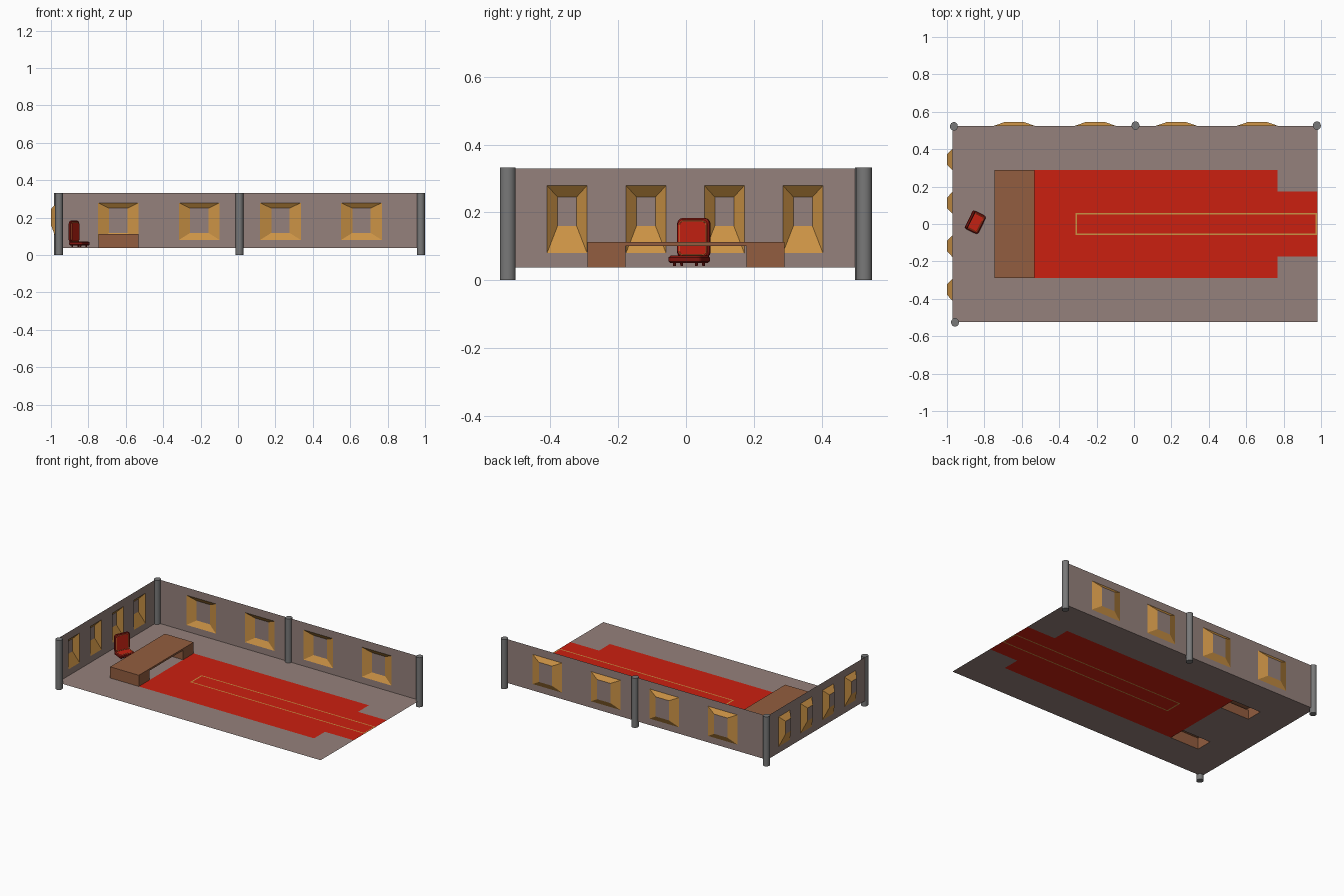
import bpy, bmesh
from math import radians, cos, sin, pi
from mathutils import Matrix, Vector

if "Cube" in bpy.data.objects:
    bpy.data.objects.remove(bpy.data.objects["Cube"])


def material(name, rgb):
    m = bpy.data.materials.new(name)
    m.diffuse_color = (*rgb, 1)
    m.use_nodes = True
    m.node_tree.nodes["Principled BSDF"].inputs["Base Color"].default_value = m.diffuse_color
    return m


STONE = material("mauve_stone", (0.30, 0.22, 0.20))
GREY = material("pillar_grey", (0.19, 0.19, 0.19))
RED = material("carpet_red", (0.60, 0.014, 0.005))
WOOD = material("desk_wood", (0.29, 0.11, 0.05))
GOLD = material("gold_trim", (0.60, 0.29, 0.06))
CHAIR_RED = material("chair_red", (0.55, 0.015, 0.006))
DARK_RED = material("chair_dark_red", (0.22, 0.008, 0.005))


def finish(name, bm, *mats):
    me = bpy.data.meshes.new(name)
    bm.to_mesh(me)
    bm.free()
    ob = bpy.data.objects.new(name, me)
    bpy.context.collection.objects.link(ob)
    for m in mats:
        me.materials.append(m)
    return ob


def inside(u, v, r):
    return r[0] < u < r[1] and r[2] < v < r[3]


def sheet(name, areas, holes, place, mat):
    """Flat sheet: union of rectangles (u0,u1,v0,v1) minus rectangular holes."""
    us = sorted({u for r in areas + holes for u in r[:2]})
    vs = sorted({v for r in areas + holes for v in r[2:]})
    bm = bmesh.new()
    for a, b in zip(us, us[1:]):
        for c, d in zip(vs, vs[1:]):
            u, v = (a + b) / 2, (c + d) / 2
            if any(inside(u, v, r) for r in areas) and not any(inside(u, v, r) for r in holes):
                bm.faces.new([bm.verts.new(place(*p, 0)) for p in ((a, c), (b, c), (b, d), (a, d))])
    bmesh.ops.remove_doubles(bm, verts=bm.verts, dist=1e-5)
    return finish(name, bm, mat)


def window(name, outer, inner, depth, place):
    """Tapered gold reveal pushed outward with a stone pane at the back."""
    def ring(r, d):
        return [bm.verts.new(place(r[i], r[j], d)) for i, j in ((0, 2), (1, 2), (1, 3), (0, 3))]
    bm = bmesh.new()
    o, n = ring(outer, 0), ring(inner, depth)
    for i in range(4):
        j = (i + 1) % 4
        bm.faces.new((o[i], o[j], n[j], n[i]))
    bm.faces.new(n).material_index = 1
    return finish(name, bm, GOLD, STONE)


# Floor, carpet and inlaid gold border share one plane
X0, X1, Y1, FZ, TOP = -0.97, 0.98, 0.525, 0.037, 0.33
on_floor = lambda u, v, d: (u, v, FZ)
carpet_areas = [(-0.532, 0.767, -0.29, 0.29), (0.767, X1, -0.175, 0.175)]
border_out, border_in = (-0.313, 0.978, -0.06, 0.06), (-0.304, 0.970, -0.052, 0.052)
pedestals = [(-0.745, -0.532, -0.29, -0.178), (-0.745, -0.532, 0.178, 0.29)]
sheet("floor", [(X0, X1, -Y1, Y1)], carpet_areas + pedestals, on_floor, STONE)
sheet("gold_border", [border_out], [border_in], on_floor, GOLD)
strips = [(-0.313, -0.304, -0.06, 0.06), (0.970, 0.978, -0.06, 0.06),
          (-0.304, 0.970, -0.06, -0.052), (-0.304, 0.970, 0.052, 0.06)]
sheet("carpet", carpet_areas, strips, on_floor, RED)

# Walls with four windows each
on_back = lambda u, v, d: (u, Y1 + d, v)
on_left = lambda u, v, d: (X0 - d, u, v)
walls = (
    ("back", on_back, (X0, X1), (-0.64, -0.207, 0.227, 0.66), 0.109, 0.049, (0.118, 0.25), 0.021),
    ("left", on_left, (-Y1, Y1), (-0.351, -0.118, 0.113, 0.345), 0.059, 0.028, (0.16, 0.245), 0.03),
)
for name, place, (a, b), centres, wo, wi, (zi0, zi1), depth in walls:
    outers = [(c - wo, c + wo, 0.08, 0.279) for c in centres]
    sheet(name + "_wall", [(a, b, FZ, TOP)], outers, place, STONE)
    for i, (c, o) in enumerate(zip(centres, outers)):
        window(f"{name}_window_{i + 1}", o, (c - wi, c + wi, zi0, zi1), depth, place)

# Pillars
for i, (x, y) in enumerate(((-0.957, -0.526), (-0.963, 0.522), (0.008, 0.526), (0.978, 0.526))):
    bm = bmesh.new()
    bmesh.ops.create_cone(bm, cap_ends=True, segments=24, radius1=1, radius2=1, depth=1)
    bmesh.ops.transform(bm, verts=bm.verts, matrix=Matrix.Translation((x, y, TOP / 2 + 0.001))
                        @ Matrix.Diagonal((0.021, 0.023, TOP + 0.002, 1)))
    for f in bm.faces:
        f.smooth = len(f.verts) == 4
    finish(f"pillar_{i + 1}", bm, GREY)

# Desk: bridge profile swept along x, open under the pedestals
profile = [(-0.29, FZ), (-0.29, 0.112), (0.29, 0.112), (0.29, FZ),
           (0.178, FZ), (0.178, 0.100), (-0.178, 0.100), (-0.178, FZ)]
bm = bmesh.new()
back, front = [[bm.verts.new((x, y, z)) for y, z in profile] for x in (-0.745, -0.532)]
bm.faces.new(back)
bm.faces.new(front[::-1])
for i in range(8):
    j = (i + 1) % 8
    if i not in (3, 7):
        bm.faces.new((back[i], front[i], front[j], back[j]))
bmesh.ops.recalc_face_normals(bm, faces=bm.faces)
finish("desk", bm, WOOD)


# Chair: rounded slabs in local space, facing +x, turned toward the desk
CHAIR = Matrix.Translation((-0.848, 0.009, 0)) @ Matrix.Rotation(radians(-26), 4, 'Z')
UPRIGHT = Matrix(((0, 0, 1, 0), (1, 0, 0, 0), (0, 1, 0, 0), (0, 0, 0, 1)))


def rounded(w, h, r, n=5):
    pts = []
    for k, (sx, sy) in enumerate(((1, 1), (-1, 1), (-1, -1), (1, -1))):
        for i in range(n):
            t = pi / 2 * (k + i / (n - 1))
            pts.append(Vector((sx * (w / 2 - r) + r * cos(t), sy * (h / 2 - r) + r * sin(t), 0)))
    return pts


def slab(name, w, h, t, r, matrix, mats):
    bm = bmesh.new()
    edge = t * 0.25
    rings = [[bm.verts.new(p + Vector((0, 0, z))) for p in rounded(w - s, h - s, r)]
             for z, s in ((-t / 2, 2 * edge), (-t / 2 + edge, 0), (t / 2 - edge, 0), (t / 2, 2 * edge))]
    bm.faces.new(rings[0][::-1])
    bm.faces.new(rings[-1]).material_index = 1
    for a, b in zip(rings, rings[1:]):
        for i in range(len(a)):
            j = (i + 1) % len(a)
            bm.faces.new((a[i], a[j], b[j], b[i]))
    bmesh.ops.transform(bm, verts=bm.verts, matrix=CHAIR @ matrix)
    finish(name, bm, *mats)


def piping(name, w, h, r, matrix):
    cu = bpy.data.curves.new(name, 'CURVE')
    cu.dimensions = '3D'
    cu.bevel_depth, cu.bevel_resolution = 0.0013, 1
    pts = rounded(w, h, r)
    sp = cu.splines.new('POLY')
    sp.points.add(len(pts) - 1)
    for p, q in zip(sp.points, pts):
        p.co = (*q, 1)
    sp.use_cyclic_u = True
    ob = bpy.data.objects.new(name, cu)
    bpy.context.collection.objects.link(ob)
    ob.matrix_world = CHAIR @ matrix
    cu.materials.append(GOLD)


seat_at = Matrix.Translation((0, 0, 0.061))
back_at = Matrix.Translation((-0.032, 0, 0.124)) @ UPRIGHT
slab("chair_seat", 0.080, 0.108, 0.022, 0.014, seat_at, (DARK_RED, CHAIR_RED))
piping("seat_piping", 0.060, 0.088, 0.010, Matrix.Translation((0, 0, 0.072)))
slab("chair_back", 0.106, 0.118, 0.016, 0.018, back_at, (DARK_RED, CHAIR_RED))
piping("back_piping", 0.088, 0.100, 0.012, Matrix.Translation((-0.024, 0, 0.124)) @ UPRIGHT)

# Chair feet
for i, (sx, sy) in enumerate(((1, 1), (1, -1), (-1, 1), (-1, -1))):
    bm = bmesh.new()
    bmesh.ops.create_cone(bm, cap_ends=True, segments=8, radius1=0.004, radius2=0.005, depth=0.010,
                          matrix=CHAIR @ Matrix.Translation((sx * 0.024, sy * 0.036, 0.047)))
    finish(f"chair_foot_{i + 1}", bm, DARK_RED)
